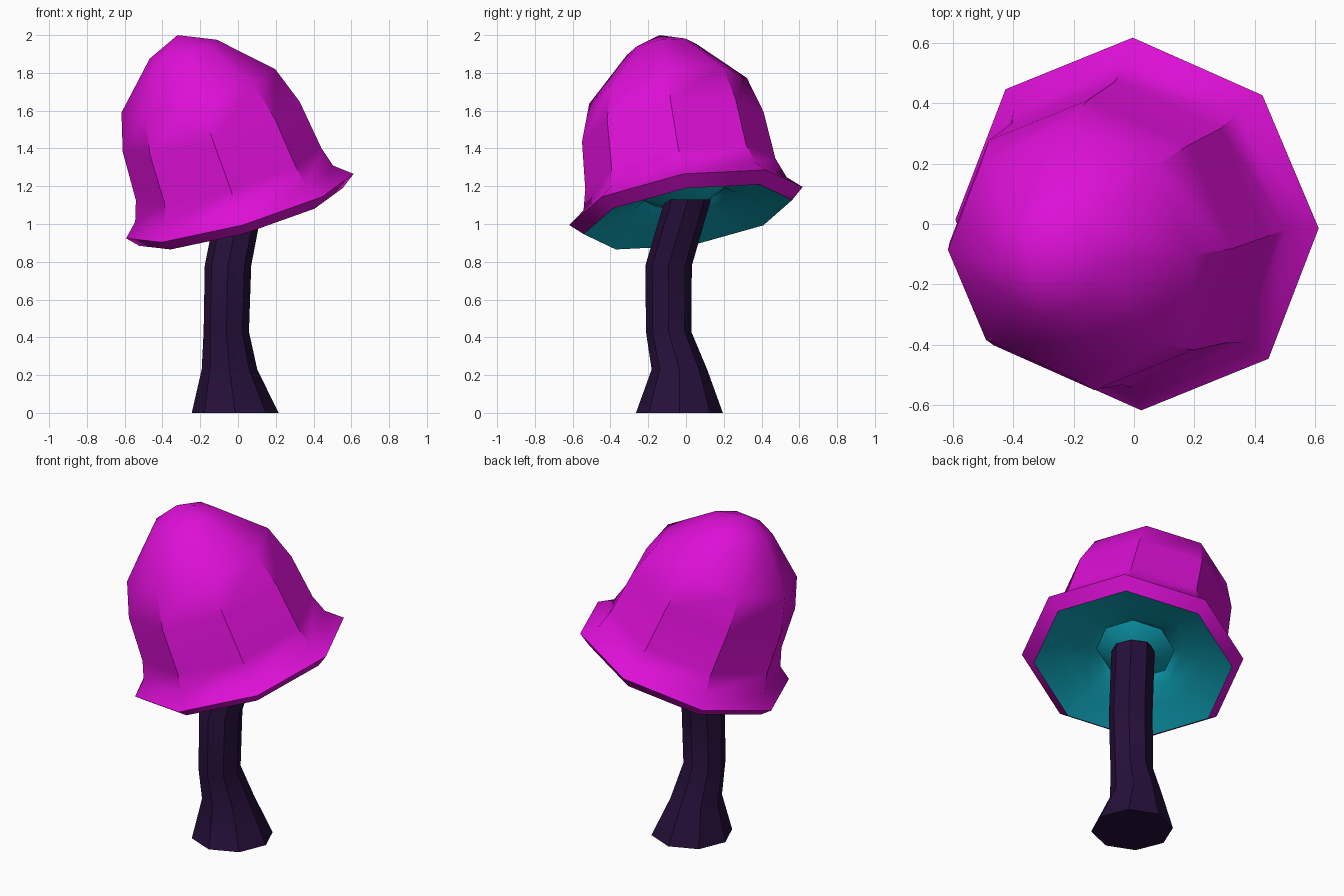
import bpy, bmesh, math
from mathutils import Vector

if "Cube" in bpy.data.objects:
    bpy.data.objects.remove(bpy.data.objects["Cube"], do_unlink=True)

SIDES = 8
CAP_UP = Vector((-0.287, -0.17, 1)).normalized()
STRAIGHT_UP = Vector((0, 0, 1))
RIM_EDGE = (0.015, 0.01, 1.037)


def make_material(name, rgb):
    mat = bpy.data.materials.new(name)
    mat.use_nodes = True
    mat.diffuse_color = (*rgb, 1)
    mat.node_tree.nodes["Principled BSDF"].inputs["Base Color"].default_value = (*rgb, 1)
    return mat


def loft(name, rings, axis, mat, tip=None, close_ends=False):
    """Skin octagonal rings (centre, radius) square to an axis, with an optional tip."""
    turn = STRAIGHT_UP.rotation_difference(axis)
    bm = bmesh.new()
    loops = []
    for centre, radius in rings:
        loop = []
        for i in range(SIDES):
            a = math.tau * i / SIDES
            offset = Vector((math.cos(a), math.sin(a), 0)) * radius
            loop.append(bm.verts.new(Vector(centre) + turn @ offset))
        loops.append(loop)
    for low, high in zip(loops, loops[1:]):
        for i in range(SIDES):
            j = (i + 1) % SIDES
            bm.faces.new((low[i], low[j], high[j], high[i]))
    if tip:
        point = bm.verts.new(tip)
        for i in range(SIDES):
            bm.faces.new((loops[-1][i], loops[-1][(i + 1) % SIDES], point))
    if close_ends:
        bm.faces.new(loops[0][::-1])
        bm.faces.new(loops[-1])
    mesh = bpy.data.meshes.new(name)
    bm.to_mesh(mesh)
    bm.free()
    mesh.materials.append(mat)
    obj = bpy.data.objects.new(name, mesh)
    bpy.context.collection.objects.link(obj)
    bpy.ops.object.select_all(action="DESELECT")
    obj.select_set(True)
    bpy.context.view_layer.objects.active = obj
    bpy.ops.object.shade_smooth_by_angle(angle=math.radians(38))
    return obj


magenta = make_material("magenta cap", (0.72, 0.005, 0.67))
teal = make_material("teal underside", (0.005, 0.40, 0.52))
purple = make_material("dark purple stem", (0.019, 0.005, 0.042))

# Leaning bell cap: underside edge, flared rim, waist, bulge and crown
loft("cap", [
    (RIM_EDGE, 0.56),
    ((0.01, 0.0, 1.095), 0.626),
    ((-0.02, -0.005, 1.16), 0.545),
    ((-0.05, -0.03, 1.265), 0.51),
    ((-0.142, -0.07, 1.515), 0.487),
    ((-0.21, -0.095, 1.705), 0.423),
    ((-0.29, -0.13, 1.925), 0.185),
], CAP_UP, magenta, tip=(-0.32, -0.14, 2.0))

# Hollow underside: shallow bowl, inner step, then a dip around the stem
bowl = [(0.56, 0.0), (0.39, 0.06), (0.27, 0.09), (0.22, 0.13), (0.13, 0.085)]
underside = loft("cap_underside",
                 [(Vector(RIM_EDGE) + CAP_UP * h, r) for r, h in bowl],
                 CAP_UP, teal, tip=Vector(RIM_EDGE) + CAP_UP * 0.07)
underside.data.flip_normals()

# Crooked stem with a wide foot, running up into the underside
loft("stem", [
    ((-0.015, -0.035, 0.0), 0.23),
    ((-0.045, -0.035, 0.23), 0.147),
    ((-0.062, -0.092, 0.43), 0.12),
    ((-0.053, -0.092, 0.78), 0.123),
    ((0.015, 0.01, 1.13), 0.122),
], STRAIGHT_UP, purple, close_ends=True)
